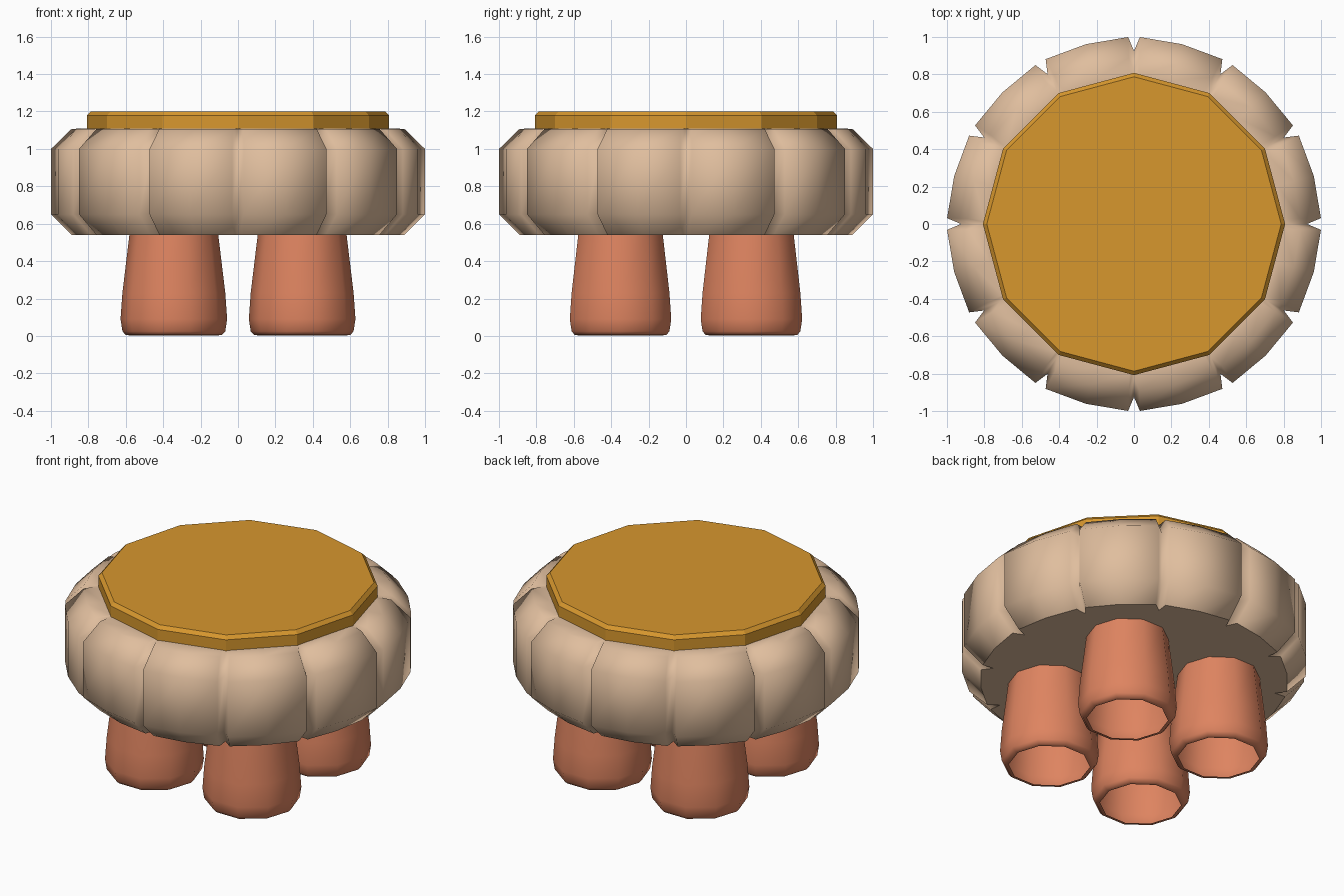
import bpy, bmesh, math

if "Cube" in bpy.data.objects:
    bpy.data.objects.remove(bpy.data.objects["Cube"])


def material(name, rgb):
    m = bpy.data.materials.new(name)
    m.diffuse_color = (*rgb, 1)
    m.use_nodes = True
    m.node_tree.nodes["Principled BSDF"].inputs["Base Color"].default_value = m.diffuse_color
    return m


tan = material("tan", (0.745, 0.515, 0.342))
gold = material("gold", (0.68, 0.31, 0.027))
coral = material("coral", (0.73, 0.23, 0.117))


def loft(name, section, rings, mat, centre=(0, 0), cap_bottom=True, cap_top=True):
    """Stack a polar section [(angle, radius)] scaled by each ring (scale, z)."""
    bm = bmesh.new()
    loops = [[bm.verts.new((r * s * math.cos(a), r * s * math.sin(a), z))
              for a, r in section] for s, z in rings]
    n = len(section)
    for lo, hi in zip(loops, loops[1:]):
        for i in range(n):
            j = (i + 1) % n
            bm.faces.new((lo[i], lo[j], hi[j], hi[i])).smooth = True
    if cap_bottom:
        face = bm.faces.new(loops[0][::-1])
        for e in face.edges:
            e.smooth = False
    if cap_top:
        bm.faces.new(loops[-1])
    me = bpy.data.meshes.new(name)
    bm.to_mesh(me)
    bm.free()
    me.materials.append(mat)
    ob = bpy.data.objects.new(name, me)
    ob.location = (*centre, 0)
    bpy.context.collection.objects.link(ob)
    return ob


def polygon(n):
    return [(2 * math.pi * i / n, 1.0) for i in range(n)]


# Padded body: twelve pads separated by V notches
pads = []
for k in range(12):
    for off, r in ((0, 0.925), (1.8, 1.0), (15, 0.995), (28.2, 1.0)):
        pads.append((math.radians(30 * k + off), r))
loft("padded_body", pads,
     [(0.89, 0.54), (1.0, 0.65), (1.0, 1.0), (0.89, 1.107), (0.8, 1.11)], tan)

# Seat top: bevelled twelve-sided slab
seat = loft("seat_top", polygon(12),
            [(0.808, 1.06), (0.808, 1.178), (0.787, 1.2)], gold)
for p in seat.data.polygons:
    p.use_smooth = False

# Legs: open flared tubes
leg_rings = [(0.235, 0.003), (0.257, 0.005), (0.275, 0.025), (0.285, 0.09),
             (0.275, 0.23), (0.237, 0.545)]
for fb, y in (("front", -0.35), ("back", 0.35)):
    for lr, x in (("left", -0.343), ("right", 0.343)):
        loft(f"{fb}_{lr}_leg", polygon(10), leg_rings, coral, (x, y),
             cap_bottom=False, cap_top=False)
